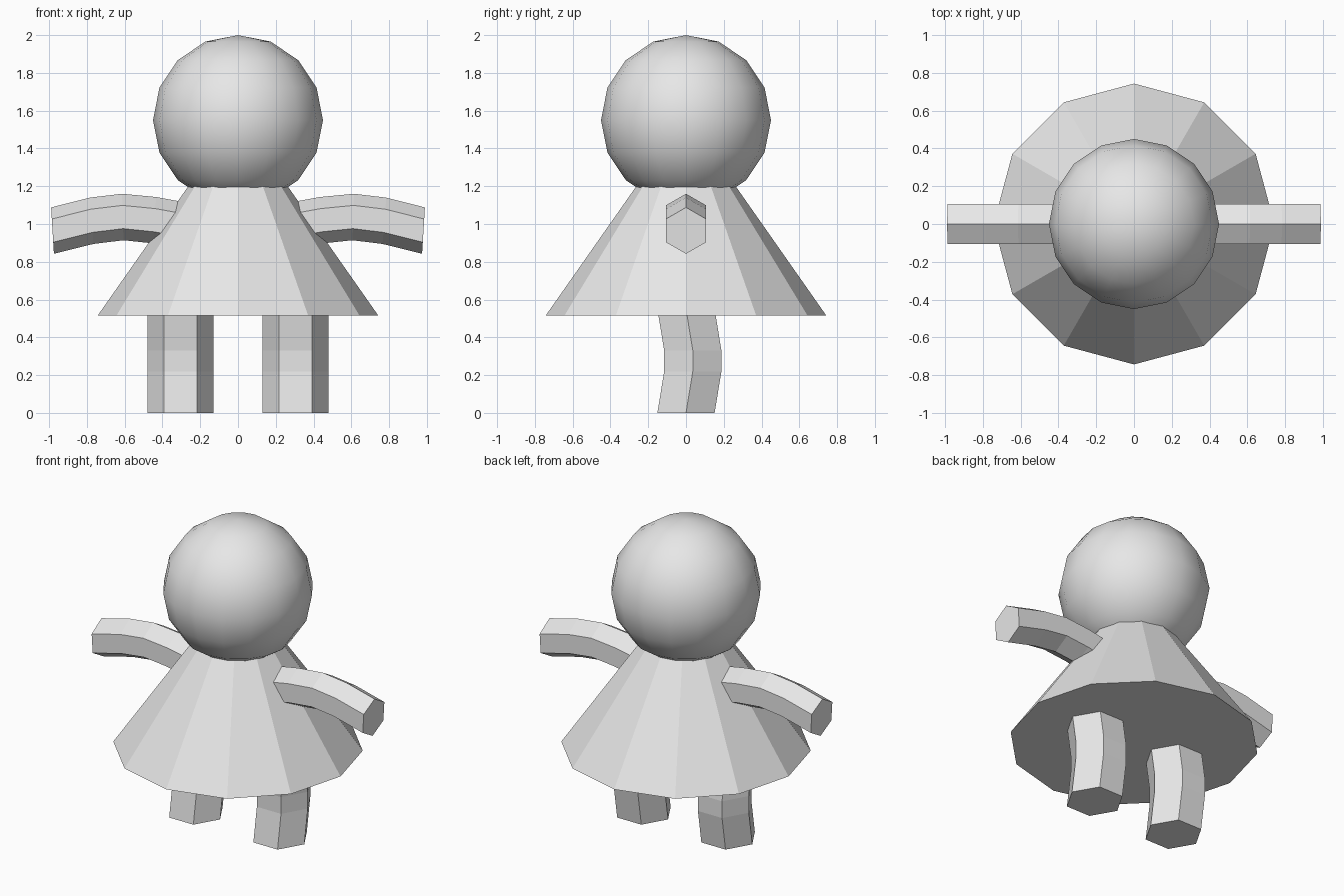
import bpy, bmesh, math
from mathutils import Matrix, Vector

if "Cube" in bpy.data.objects:
    bpy.data.objects.remove(bpy.data.objects["Cube"])

grey = bpy.data.materials.new("light grey")
grey.diffuse_color = (0.8, 0.8, 0.8, 1)
grey.use_nodes = True
grey.node_tree.nodes["Principled BSDF"].inputs["Base Color"].default_value = grey.diffuse_color


def add_object(name, bm):
    bmesh.ops.recalc_face_normals(bm, faces=bm.faces)
    mesh = bpy.data.meshes.new(name)
    bm.to_mesh(mesh)
    bm.free()
    mesh.materials.append(grey)
    obj = bpy.data.objects.new(name, mesh)
    bpy.context.collection.objects.link(obj)
    return obj


def hex_limb(name, rings):
    """Closed tube through rings of (centre, axis_u, axis_v), first corner on axis_u."""
    bm = bmesh.new()
    loops = []
    for centre, u, v in rings:
        angles = [math.radians(60 * i) for i in range(6)]
        loops.append([bm.verts.new(Vector(centre) + math.cos(a) * Vector(u) + math.sin(a) * Vector(v))
                      for a in angles])
    for a, b in zip(loops, loops[1:]):
        for i in range(6):
            j = (i + 1) % 6
            bm.faces.new((a[i], a[j], b[j], b[i]))
    bm.faces.new(loops[0])
    bm.faces.new(loops[-1])
    return add_object(name, bm)


# Head: smooth low-poly ball
bm = bmesh.new()
bmesh.ops.create_uvsphere(bm, u_segments=16, v_segments=8, radius=0.45,
                          matrix=Matrix.Translation((0, 0, 1.55)))
for f in bm.faces:
    f.smooth = True
add_object("head", bm)

# Dress: twelve-sided cone with its tip inside the head
bm = bmesh.new()
bmesh.ops.create_cone(bm, cap_ends=True, segments=12, radius1=0.743, radius2=0,
                      depth=1.06, matrix=Matrix.Translation((0, 0, 0.515 + 0.53)))
add_object("dress", bm)

# Arm path (x, z, lean of the ring) and leg path (y, z)
ARM = [(0.25, 0.985, -0.06), (0.44, 1.02, -0.05), (0.61, 1.037, 0.03),
       (0.775, 1.017, 0.08), (0.982, 0.965, 0.06)]
LEG = [(0, 0), (0.036, 0.22), (0.036, 0.33), (0, 0.55)]

for side, s in (("right", 1), ("left", -1)):
    hex_limb(side + "_arm", [((s * x, 0, z), (s * 0.123 * math.sin(t), 0, 0.123 * math.cos(t)),
                              (0, 0.123, 0)) for x, z, t in ARM])
    hex_limb(side + "_leg", [((s * 0.305, y, z), (0.175, 0, 0), (0, 0.175, 0)) for y, z in LEG])
